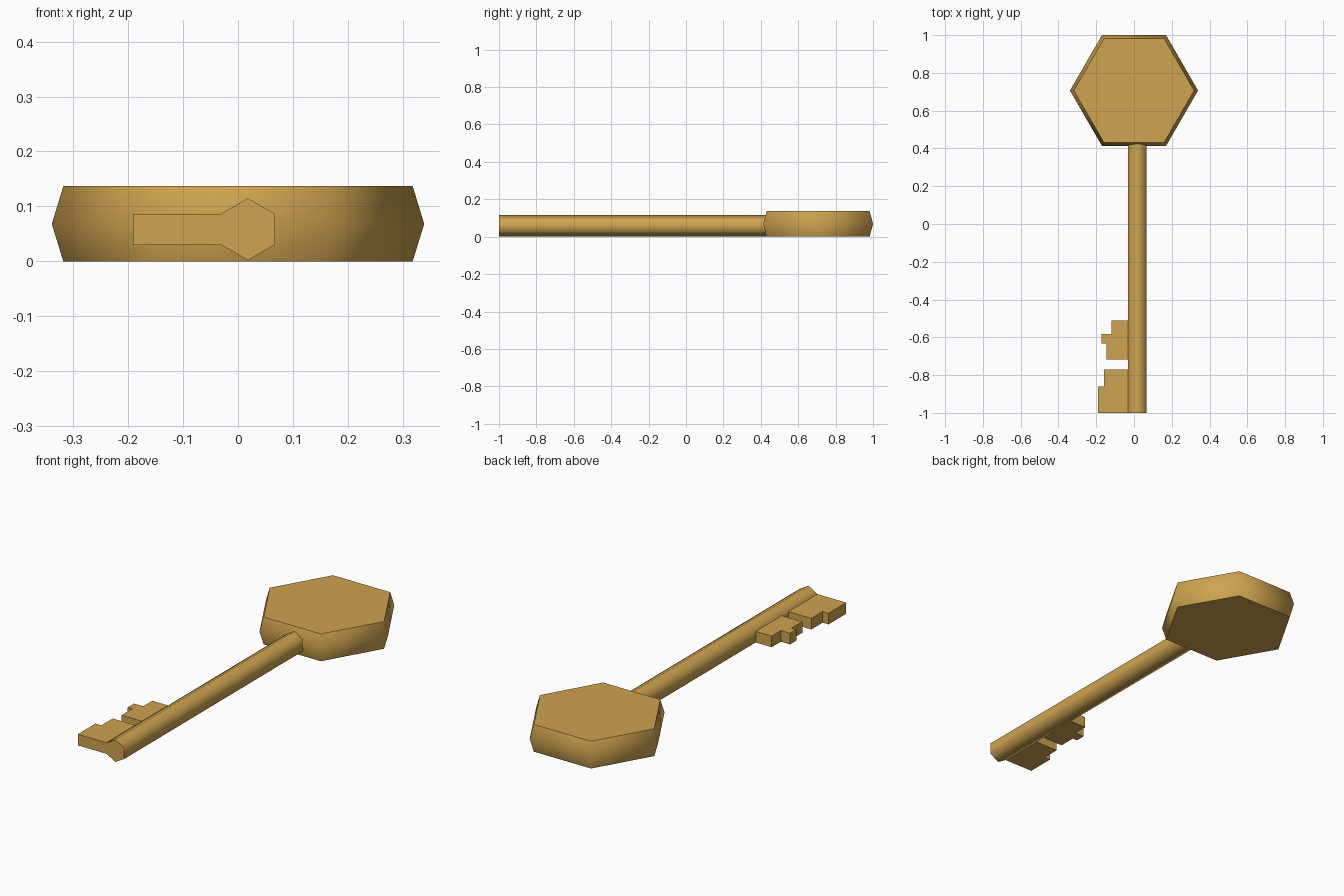
import bpy, bmesh, math
from mathutils import Vector

if "Cube" in bpy.data.objects:
    bpy.data.objects.remove(bpy.data.objects["Cube"])

brass = bpy.data.materials.new("brass")
brass.diffuse_color = (0.62, 0.37, 0.08, 1)
brass.use_nodes = True
brass.node_tree.nodes["Principled BSDF"].inputs["Base Color"].default_value = brass.diffuse_color


def loft(name, rings):
    """Closed solid through a list of equal-sized point rings."""
    bm = bmesh.new()
    loops = [[bm.verts.new(p) for p in ring] for ring in rings]
    n = len(loops[0])
    for a, b in zip(loops, loops[1:]):
        for i in range(n):
            j = (i + 1) % n
            bm.faces.new((a[i], a[j], b[j], b[i]))
    bm.faces.new(loops[0])
    bm.faces.new(loops[-1])
    bmesh.ops.recalc_face_normals(bm, faces=bm.faces[:])
    mesh = bpy.data.meshes.new(name)
    bm.to_mesh(mesh)
    bm.free()
    mesh.materials.append(brass)
    obj = bpy.data.objects.new(name, mesh)
    bpy.context.collection.objects.link(obj)
    bpy.ops.object.select_all(action='DESELECT')
    obj.select_set(True)
    bpy.context.view_layer.objects.active = obj
    bpy.ops.object.shade_smooth_by_angle(angle=math.radians(65))
    return obj


def hexagon(radius, start=0):
    return [(radius * math.cos(start + k * math.pi / 3),
             radius * math.sin(start + k * math.pi / 3)) for k in range(6)]


# Hexagonal handle, widest at half height
loft("handle", [[Vector((x, 0.7065 + y, z)) for x, y in hexagon(r)]
                for r, z in ((0.318, 0), (0.339, 0.068), (0.318, 0.137))])

# Hexagonal shaft with upright flats on its sides
loft("shaft", [[Vector((0.018 + x, y, 0.0585 + z)) for x, z in hexagon(0.0565, math.pi / 6)]
               for y in (-1, 0.44)])

# Stepped teeth standing on the flat side of the shaft
ROOT = -0.031
upper = [(ROOT, -0.51), (-0.12, -0.51), (-0.12, -0.583), (-0.171, -0.583),
         (-0.171, -0.632), (-0.145, -0.632), (-0.145, -0.717), (ROOT, -0.717)]
lower = [(ROOT, -0.77), (-0.158, -0.77), (-0.158, -0.86), (-0.191, -0.86),
         (-0.191, -1), (ROOT, -1)]
for name, outline in (("upper_tooth", upper), ("lower_tooth", lower)):
    loft(name, [[Vector((x, y, z)) for x, y in outline] for z in (0.03, 0.086)])
